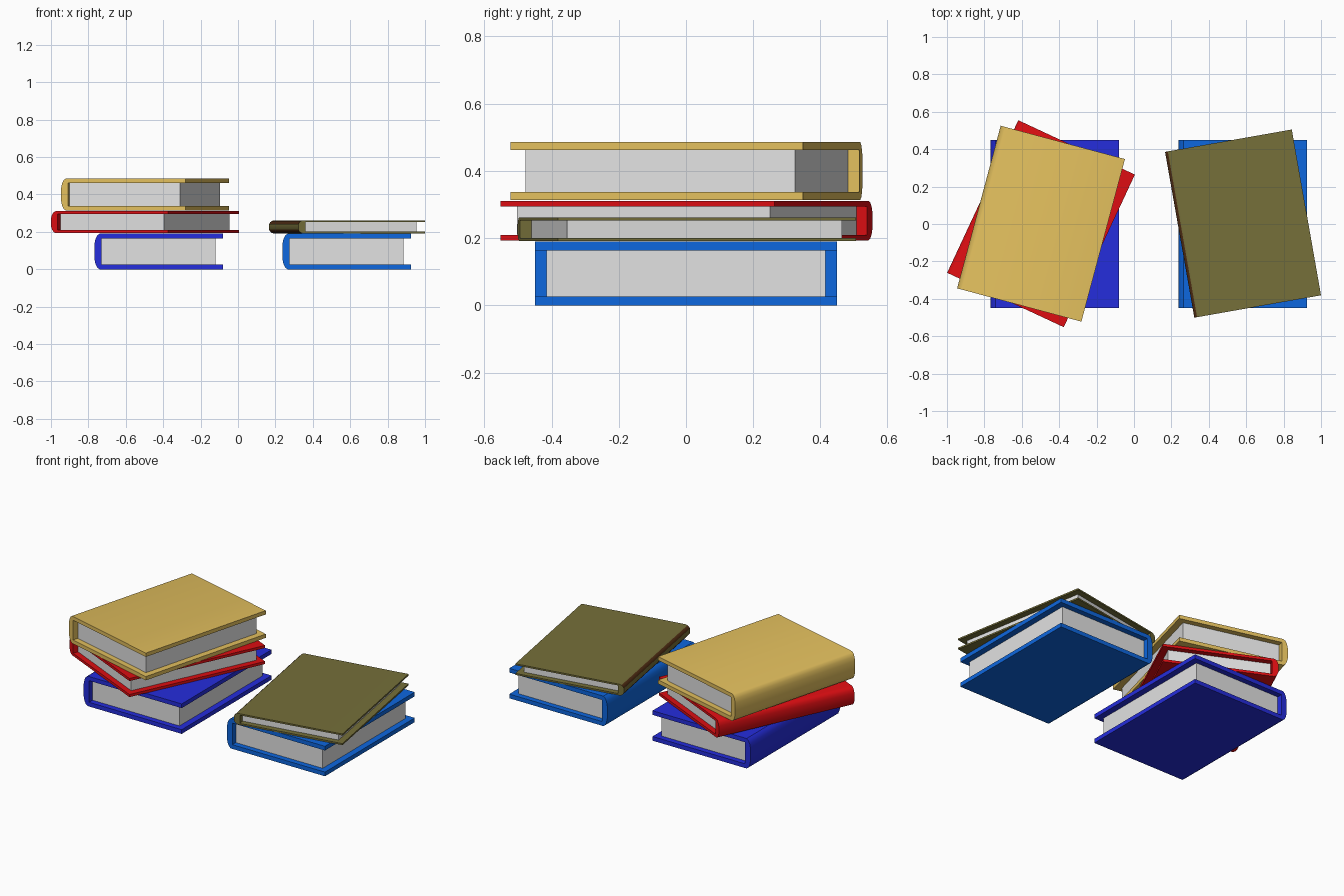
import bpy, bmesh
from math import radians

if "Cube" in bpy.data.objects:
    bpy.data.objects.remove(bpy.data.objects["Cube"], do_unlink=True)


def material(name, rgb):
    m = bpy.data.materials.new(name)
    m.use_nodes = True
    m.diffuse_color = (*rgb, 1)
    m.node_tree.nodes["Principled BSDF"].inputs["Base Color"].default_value = (*rgb, 1)
    return m


PAPER = material("paper", (0.76, 0.76, 0.76))
GOLD = material("gold cover", (0.76, 0.52, 0.11))
RED = material("red cover", (0.72, 0.004, 0.006))
VIOLET = material("violet blue cover", (0.018, 0.026, 0.72))
BLUE = material("blue cover", (0.004, 0.135, 0.74))
OLIVE = material("olive cover", (0.18, 0.16, 0.042))
BROWN = material("brown spine band", (0.085, 0.028, 0.007))

HALF_W, HALF_L = 0.345, 0.45    # half width and half length of a cover
INSET = 0.04                    # how far the pages sit inside the cover
BOARD = 0.14                    # board thickness as a share of book height

# upper half of the rounded spine: distance from the spine edge, height share
SHOULDER = [(0.03, 1), (0.017, 0.95), (0.008, 0.85), (0.002, 0.7)]


def place(bm, name, mats, spot, angle):
    bmesh.ops.recalc_face_normals(bm, faces=bm.faces)
    mesh = bpy.data.meshes.new(name)
    bm.to_mesh(mesh)
    bm.free()
    for m in mats:
        mesh.materials.append(m)
    ob = bpy.data.objects.new(name, mesh)
    bpy.context.collection.objects.link(ob)
    ob.location = spot
    ob.rotation_euler.z = radians(angle)
    return ob


def book(name, cover, spot, angle, height, bands=False):
    # cover: C-shaped profile with a rounded spine, extruded along the book
    top = [(HALF_W, 1)] + [(d - HALF_W, z) for d, z in SHOULDER]
    outer = top + [(x, 1 - z) for x, z in reversed(top)]
    inner_x = INSET - HALF_W
    inner = [(HALF_W, BOARD), (inner_x, BOARD), (inner_x, 1 - BOARD), (HALF_W, 1 - BOARD)]
    bm = bmesh.new()
    face = bm.faces.new([bm.verts.new((x, -HALF_L, z * height)) for x, z in outer + inner])
    side = bmesh.ops.extrude_face_region(bm, geom=[face])["geom"]
    moved = [v for v in side if isinstance(v, bmesh.types.BMVert)]
    bmesh.ops.translate(bm, verts=moved, vec=(0, 2 * HALF_L, 0))
    if bands:
        # painted bands along both shoulders of the spine
        for f in bm.faces:
            c = f.calc_center_median()
            off_middle = abs(c.z / height - 0.5)
            if len(f.verts) == 4 and c.x < -HALF_W + 0.02 and 0.25 < off_middle < 0.45:
                f.material_index = 1
    ob = place(bm, name + "_cover", [cover, BROWN] if bands else [cover], spot, angle)
    bpy.ops.object.select_all(action='DESELECT')
    bpy.context.view_layer.objects.active = ob
    ob.select_set(True)
    bpy.ops.object.shade_smooth_by_angle(angle=radians(35))

    # page block
    bm = bmesh.new()
    bmesh.ops.create_cube(bm, size=1)
    bmesh.ops.scale(bm, verts=bm.verts, vec=(2 * (HALF_W - INSET), 2 * (HALF_L - INSET + 0.005),
                                             height * (1 - 2 * BOARD)))
    bmesh.ops.translate(bm, verts=bm.verts, vec=(0, 0, height / 2))
    place(bm, name + "_pages", [PAPER], spot, angle)


# left-hand stack
book("violet_book", VIOLET, (-0.425, 0, 0), 0, 0.19)
book("red_book", RED, (-0.498, 0.002, 0.193), -25, 0.118)
book("gold_book", GOLD, (-0.498, 0.002, 0.313), -15, 0.173)

# right-hand stack
book("blue_book", BLUE, (0.58, 0, 0), 0, 0.19)
book("olive_book", OLIVE, (0.582, 0.002, 0.191), 10, 0.071, bands=True)
